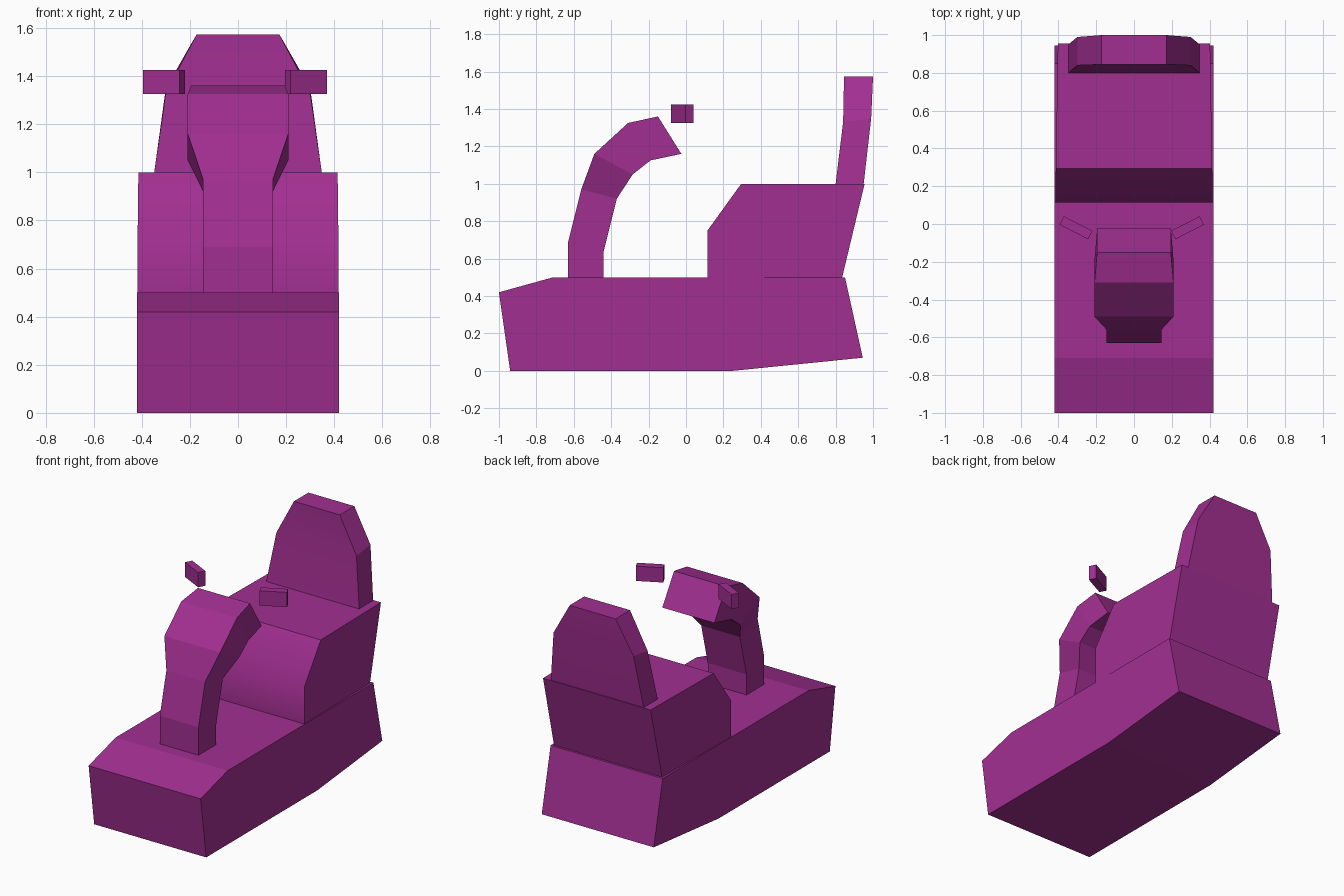
import bpy, bmesh, math
from mathutils import Matrix

cube = bpy.data.objects.get("Cube")
if cube:
    bpy.data.objects.remove(cube, do_unlink=True)

# Single body colour
purple = bpy.data.materials.new("purple_magenta")
purple.use_nodes = True
colour = (0.36, 0.028, 0.285, 1)
purple.diffuse_color = colour
purple.node_tree.nodes["Principled BSDF"].inputs["Base Color"].default_value = colour


def finish(name, bm, smooth_angle=0):
    bmesh.ops.recalc_face_normals(bm, faces=bm.faces)
    mesh = bpy.data.meshes.new(name)
    bm.to_mesh(mesh)
    bm.free()
    mesh.materials.append(purple)
    obj = bpy.data.objects.new(name, mesh)
    bpy.context.collection.objects.link(obj)
    if smooth_angle:
        bpy.ops.object.select_all(action='DESELECT')
        obj.select_set(True)
        bpy.context.view_layer.objects.active = obj
        bpy.ops.object.shade_smooth_by_angle(angle=math.radians(smooth_angle))
    return obj


def slab(name, profile, smooth_angle=0):
    """Side profile of (half width, y, z) points, mirrored across x."""
    bm = bmesh.new()
    left = [bm.verts.new((w, y, z)) for w, y, z in profile]
    right = [bm.verts.new((-w, y, z)) for w, y, z in profile]
    bm.faces.new(left)
    bm.faces.new(right)
    for i in range(len(profile)):
        j = (i + 1) % len(profile)
        bm.faces.new((left[i], left[j], right[j], right[i]))
    return finish(name, bm, smooth_angle)


def loft(name, sections, smooth_angle=0):
    """Rectangular sections: half width, front (y, z), back (y, z)."""
    bm = bmesh.new()
    rings = [[bm.verts.new(co) for co in
              ((-w, *front), (w, *front), (w, *back), (-w, *back))]
             for w, front, back in sections]
    for low, high in zip(rings, rings[1:]):
        for i in range(4):
            j = (i + 1) % 4
            bm.faces.new((low[i], low[j], high[j], high[i]))
    bm.faces.new(rings[0])
    bm.faces.new(rings[-1])
    return finish(name, bm, smooth_angle)


# Floor body
slab("base", [(0.42, y, z) for y, z in (
    (-1, 0.42), (-0.71, 0.5), (0.85, 0.5), (0.945, 0.07), (0.25, 0), (-0.94, 0))])

# Seat block, tapering slightly to the rear
slab("seat", [(0.417, 0.115, 0.5), (0.417, 0.115, 0.75), (0.414, 0.295, 1),
              (0.403, 0.955, 1), (0.405, 0.835, 0.5)], 40)

# Backrest
loft("backrest", [
    (0.348, (0.80, 1.0), (0.95, 1.0)),
    (0.30, (0.84, 1.33), (0.99, 1.35)),
    (0.172, (0.845, 1.573), (1.0, 1.573))], 20)

# Curved steering column with a wider head
loft("steering_column", [
    (0.145, (-0.63, 0.5), (-0.44, 0.5)),
    (0.145, (-0.63, 0.69), (-0.44, 0.64)),
    (0.145, (-0.56, 0.97), (-0.37, 0.92)),
    (0.209, (-0.49, 1.16), (-0.285, 1.05)),
    (0.209, (-0.31, 1.325), (-0.19, 1.125)),
    (0.195, (-0.15, 1.36), (-0.025, 1.16))])

# Angled hand grips
for side, label in ((1, "left"), (-1, "right")):
    bm = bmesh.new()
    bmesh.ops.create_cube(bm, size=1, matrix=(
        Matrix.Translation((side * 0.295 - 0.012, -0.02, 1.375))
        @ Matrix.Rotation(side * math.radians(27), 4, 'Z')
        @ Matrix.Diagonal((0.17, 0.05, 0.10, 1))))
    finish(label + "_hand_grip", bm)
